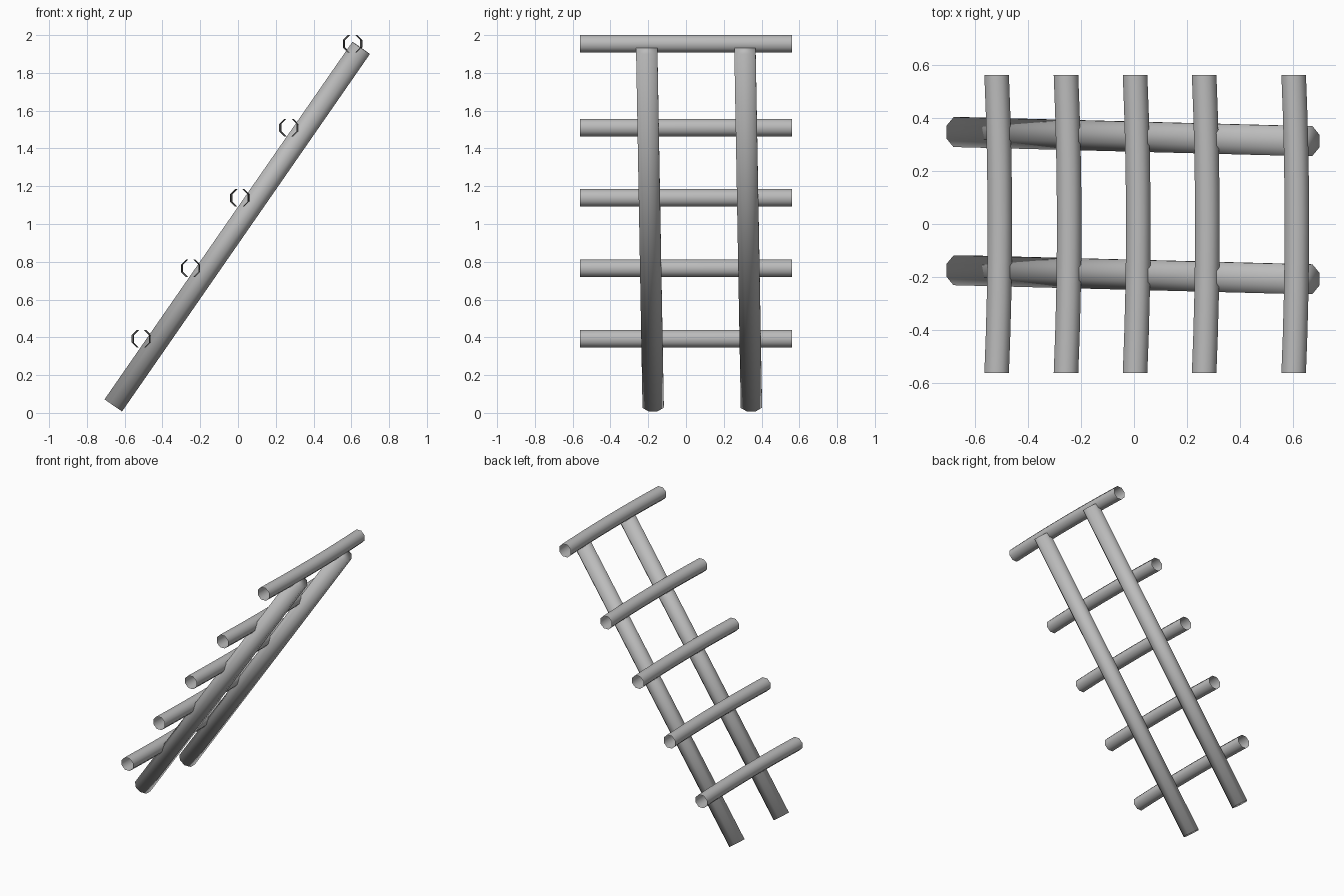
import bpy, bmesh
from math import cos, sin, pi
from mathutils import Vector

cube = bpy.data.objects.get("Cube")
if cube:
    bpy.data.objects.remove(cube, do_unlink=True)

grey = bpy.data.materials.new("plain grey")
grey.use_nodes = True
colour = (0.5, 0.5, 0.5, 1)
grey.diffuse_color = colour
grey.node_tree.nodes["Principled BSDF"].inputs["Base Color"].default_value = colour

SIDES = 8


def pole(name, path, across, up, radius, capped):
    """Sweep an eight-sided ring along a path; optionally close the ends."""
    bm = bmesh.new()
    rings = []
    for p in path:
        angles = [2 * pi * (i + 0.5) / SIDES for i in range(SIDES)]
        rings.append([bm.verts.new(p + radius * (cos(a) * across + sin(a) * up))
                      for a in angles])
    for a, b in zip(rings, rings[1:]):
        for i in range(SIDES):
            j = (i + 1) % SIDES
            bm.faces.new((a[i], a[j], b[j], b[i]))
    if capped:
        bm.faces.new(rings[0][::-1])
        bm.faces.new(rings[-1])
    for f in bm.faces:
        f.smooth = True
    mesh = bpy.data.meshes.new(name)
    bm.to_mesh(mesh)
    bm.free()
    mesh.materials.append(grey)
    obj = bpy.data.objects.new(name, mesh)
    bpy.context.collection.objects.link(obj)


# Two leaning rails with closed ends
for name, y in (("front_rail", -0.174), ("back_rail", 0.346)):
    foot = Vector((-0.66, y, 0.04))
    head = Vector((0.652, y - 0.034, 1.932))
    axis = (head - foot).normalized()
    across = Vector((0, 1, 0)).cross(axis).normalized()
    pole(name, [foot, head], across, axis.cross(across), 0.061, True)

# Five open, slightly bowed rungs lying on the rails
RUNGS = [(-0.517, 0.392), (-0.256, 0.765), (0.004, 1.138), (0.264, 1.51), (0.601, 1.954)]
HALF = 0.56
for n, (x, z) in enumerate(RUNGS, 1):
    path = []
    for k in range(9):
        t = 1 - k / 4
        path.append(Vector((x + 0.012 * (1 - t * t), t * HALF, z)))
    pole(f"rung_{n}", path, Vector((1, 0, 0)), Vector((0, 0, 1)), 0.05, False)
